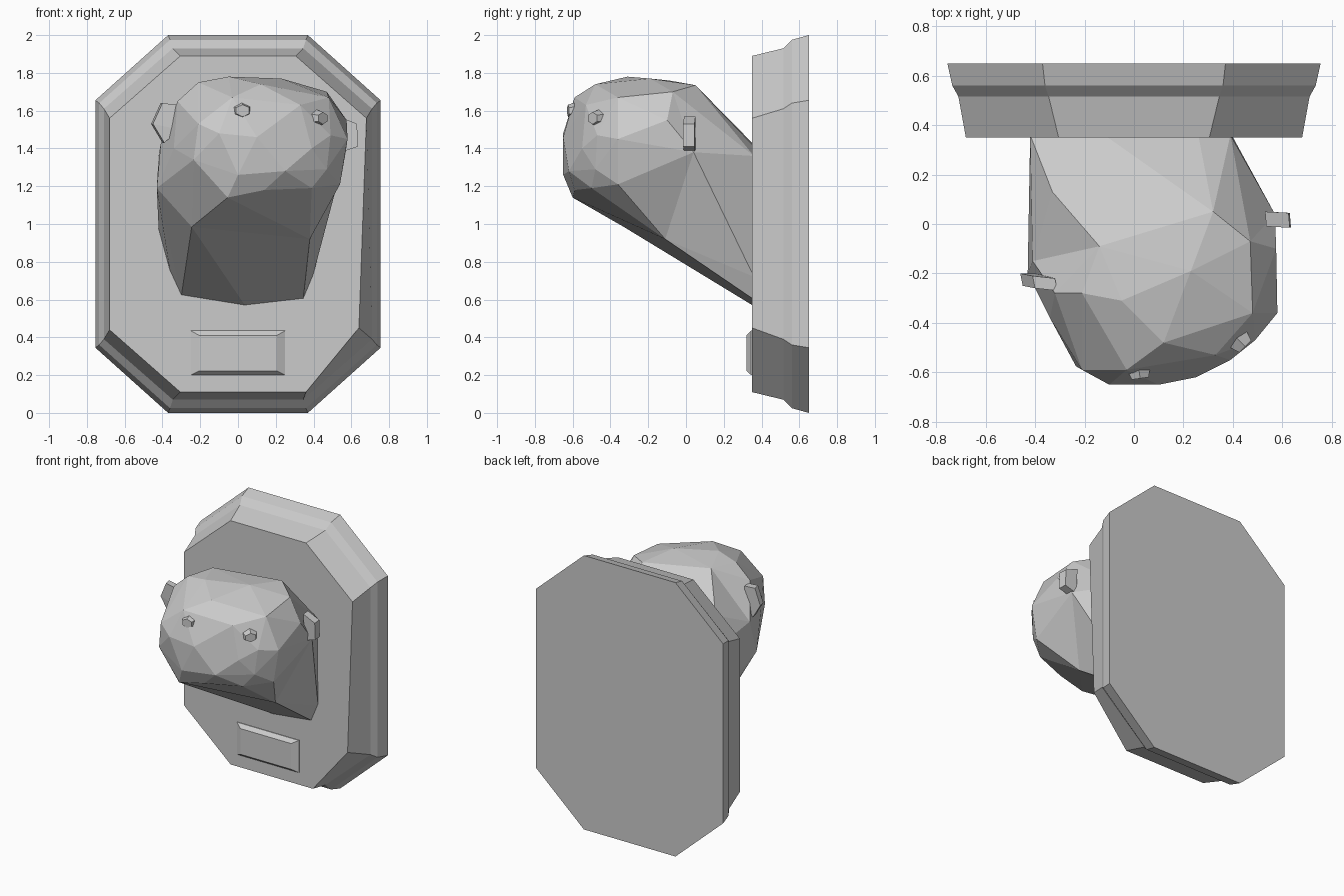
import bpy, bmesh
from math import radians
from mathutils import Matrix, Vector

if "Cube" in bpy.data.objects:
    bpy.data.objects.remove(bpy.data.objects["Cube"], do_unlink=True)

grey = bpy.data.materials.new("plain grey")
grey.use_nodes = True
colour = (0.6, 0.6, 0.6, 1)
grey.diffuse_color = colour
grey.node_tree.nodes["Principled BSDF"].inputs["Base Color"].default_value = colour


def finish(name, bm):
    """Turn a bmesh into a flat shaded grey object."""
    bmesh.ops.recalc_face_normals(bm, faces=bm.faces)
    mesh = bpy.data.meshes.new(name)
    bm.to_mesh(mesh)
    bm.free()
    mesh.materials.append(grey)
    obj = bpy.data.objects.new(name, mesh)
    bpy.context.scene.collection.objects.link(obj)
    return obj


def loft(name, sections):
    """Skin equal-sized closed (x, z) outlines placed at successive y depths."""
    bm = bmesh.new()
    rings = [[bm.verts.new((x, y, z)) for x, z in outline] for y, outline in sections]
    for a, b in zip(rings, rings[1:]):
        for i in range(len(a)):
            j = (i + 1) % len(a)
            bm.faces.new((a[i], a[j], b[j], b[i]))
    bm.faces.new(rings[0])
    bm.faces.new(rings[-1])
    return finish(name, bm)


def hull(name, *groups):
    """Wrap groups of control points in a faceted skin."""
    bm = bmesh.new()
    for group in groups:
        for p in group:
            bm.verts.new(p)
    bmesh.ops.convex_hull(bm, input=bm.verts)
    loose = [v for v in bm.verts if not v.link_faces]
    bmesh.ops.delete(bm, geom=loose, context='VERTS')
    bmesh.ops.dissolve_limit(bm, angle_limit=radians(3), verts=bm.verts, edges=bm.edges)
    return finish(name, bm)


def octagon(half, flat, low, corner):
    """Clipped rectangle centred on z = 1."""
    quarter = [(flat, low), (half, corner)]
    right = quarter + [(x, 2 - z) for x, z in reversed(quarter)]
    return right + [(-x, z) for x, z in reversed(right)]


# Plaque with a stepped moulding and a slightly uneven front edge
front = octagon(.68, .305, .11, .44)
front[0] = (.36, .11)
front[1] = (.64, .45)
loft("wall_plaque", [
    (.65, octagon(.755, .37, 0, .345)),
    (.56, octagon(.735, .36, .025, .36)),
    (.515, octagon(.71, .345, .07, .39)),
    (.35, front)])


# Name plate with sloping edges
def rectangle(half, low, high):
    return [(-half, low), (half, low), (half, high), (-half, high)]


loft("small_plate", [(.36, rectangle(.25, .2, .435)),
                     (.345, rectangle(.25, .2, .435)),
                     (.32, rectangle(.205, .222, .41))])

# Head, built from shared groups of control points
jaw = [(-.245, -.33, .985), (.1, -.15, .915), (.38, -.11, .92), (-.43, -.2, 1.19)]
crown_back = [(.32, .05, 1.735), (.47, -.07, 1.7), (-.14, -.09, 1.76)]
cheek_back = [(.57, .04, 1.38), (.45, .01, 1.11), (-.41, -.15, 1.42)]
crown = [(-.05, -.31, 1.78), (.23, -.19, 1.77), (-.21, -.28, 1.75), (.12, -.48, 1.74),
         (-.32, -.28, 1.65), (.48, -.36, 1.67)]
cheeks = [(.575, -.1, 1.55), (.58, -.36, 1.45), (.54, -.36, 1.21), (-.34, -.38, 1.4)]
face_rim = [(-.03, -.59, 1.67), (-.21, -.59, 1.53), (-.235, -.575, 1.34),
            (-.055, -.6, 1.14), (.14, -.59, 1.18), (.39, -.5, 1.19),
            (.47, -.48, 1.29), (.49, -.47, 1.47), (.33, -.53, 1.63)]
muzzle = [(-.1, -.65, 1.48), (.1, -.65, 1.46), (0, -.65, 1.26), (.25, -.62, 1.28), (.39, -.55, 1.4)]
hull("head", jaw, crown_back, cheek_back, crown, cheeks, face_rim, muzzle)

# Neck running back into the plaque
base = [(-.36, .75), (-.3, .62), (.04, .565), (.345, .6), (.395, .72),
        (.385, .97), (.39, 1.36), (.26, 1.41), (-.12, 1.42), (-.42, 1.36), (-.42, .97)]
nape = [(-.33, .13, 1.55), (-.05, .21, 1.54), (.33, .22, 1.52)]
hull("neck", [(x, .36, z) for x, z in base], nape, jaw, crown_back, cheek_back)


# Ears as thin flaps on either side
def ear(name, outline, thickness):
    hull(name, outline, [Vector(p) + Vector(thickness) for p in outline])


ear("right_ear", [(-.46, -.2, 1.53), (-.41, -.21, 1.64), (-.32, -.22, 1.63),
                  (-.32, -.22, 1.5), (-.4, -.2, 1.43)], (.01, -.05, 0))
ear("left_ear", [(.53, .05, 1.57), (.625, .045, 1.53), (.63, .045, 1.41),
                 (.54, .05, 1.38)], (.005, -.06, 0))


# Eyes as small faceted studs
def eye(name, centre, yaw):
    bm = bmesh.new()
    bmesh.ops.create_cone(bm, cap_ends=True, segments=6, radius1=.065, radius2=.04, depth=.07)
    turn = Matrix.Rotation(radians(yaw), 4, 'Z') @ Matrix.Rotation(radians(90), 4, 'X')
    bm.transform(Matrix.Translation(centre) @ turn @ Matrix.Diagonal((1, .8, 1, 1)))
    finish(name, bm)


eye("right_eye", (.02, -.59, 1.6), 8)
eye("left_eye", (.425, -.47, 1.56), 45)
